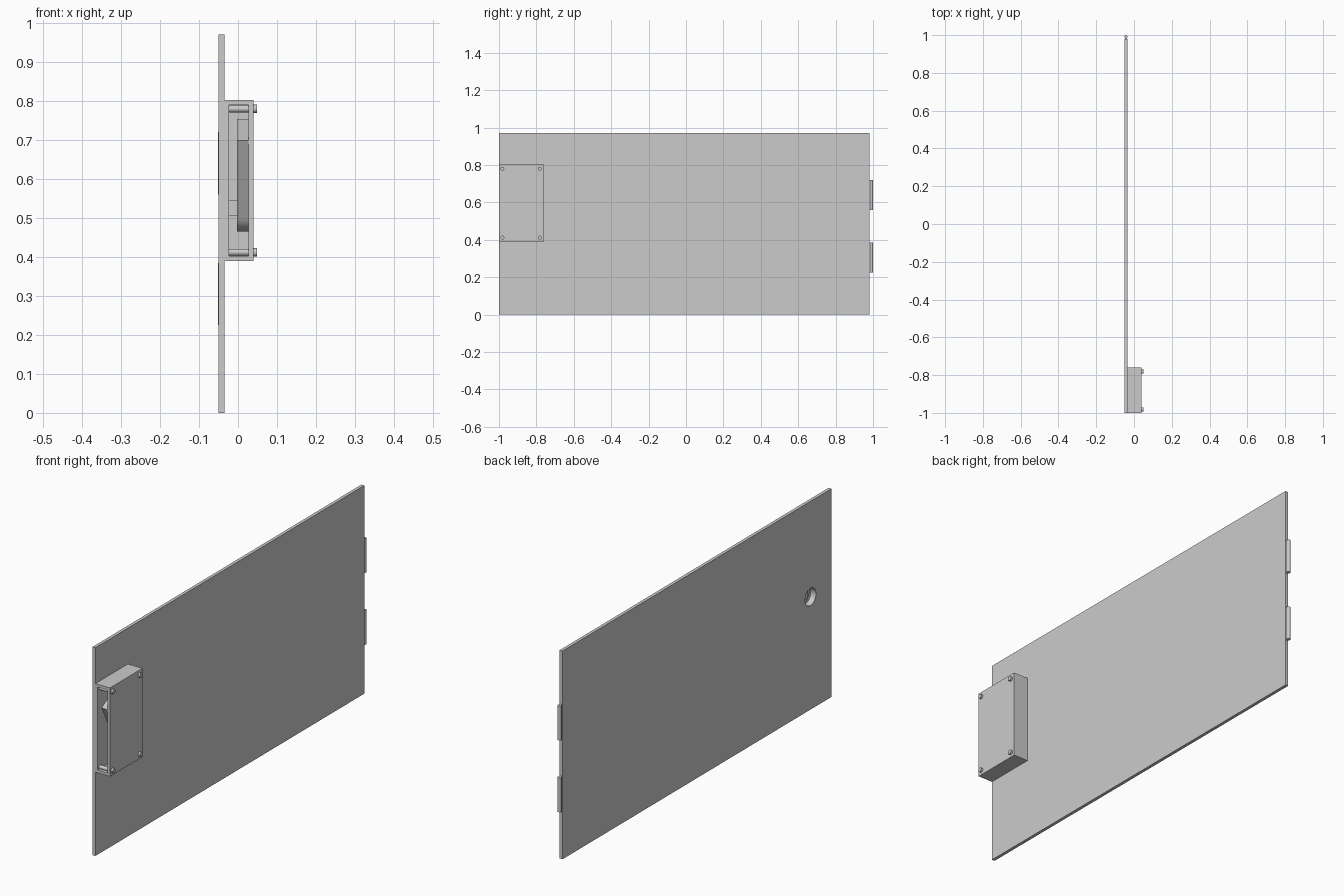
import bpy, bmesh
from math import pi, sin, cos, radians
from mathutils import Matrix

if "Cube" in bpy.data.objects:
    bpy.data.objects.remove(bpy.data.objects["Cube"])


def finish(name, bm, smooth=False):
    bmesh.ops.recalc_face_normals(bm, faces=bm.faces)
    me = bpy.data.meshes.new(name)
    bm.to_mesh(me)
    bm.free()
    ob = bpy.data.objects.new(name, me)
    bpy.context.collection.objects.link(ob)
    if smooth:
        bpy.ops.object.select_all(action='DESELECT')
        ob.select_set(True)
        bpy.context.view_layer.objects.active = ob
        bpy.ops.object.shade_smooth_by_angle(angle=radians(35))
    return ob


def box(name, x, y, z):
    bm = bmesh.new()
    bmesh.ops.create_cube(bm, size=1)
    for v in bm.verts:
        v.co = [(a + b) / 2 + c * (b - a) for c, (a, b) in zip(v.co, (x, y, z))]
    return finish(name, bm)


def cylinder(name, center, r, length, axis='X', segs=32, r2=None):
    rot = Matrix.Rotation(pi / 2, 4, 'Y') if axis == 'X' else Matrix()
    bm = bmesh.new()
    bmesh.ops.create_cone(bm, cap_ends=True, segments=segs, radius1=r,
                          radius2=r if r2 is None else r2, depth=length,
                          matrix=Matrix.Translation(center) @ rot)
    return finish(name, bm, True)


def cut(target, cutter):
    mod = target.modifiers.new("cut", 'BOOLEAN')
    mod.operation = 'DIFFERENCE'
    mod.solver = 'EXACT'
    mod.object = cutter
    cutter.hide_render = True
    cutter.display_type = 'WIRE'


PY, PZ = -0.845, 0.525      # pivot of the latch

# Door panel and hollow lock case, open at the front edge
panel = box("door_panel", (-0.05, -0.035), (-1, 0.98), (0, 0.97))
case = box("lock_case", (-0.035, 0.04), (-1, -0.76), (0.39, 0.803))
cavity = box("cavity_cutter", (-0.023, 0.027), (-1.1, -0.773), (0.403, 0.79))
hole = cylinder("spindle_hole_cutter", (-0.045, PY, PZ), 0.04, 0.05, segs=48)
cut(panel, hole)
cut(case, cavity)
cut(case, hole)

# Swinging latch: straight arm with a rounded pivot end, leaning forward
R, LENGTH, TILT, STEPS = 0.06, 0.226, radians(27), 24
pts = [(-R, LENGTH)]
pts += [(-R * cos(pi * i / STEPS), -R * sin(pi * i / STEPS)) for i in range(STEPS + 1)]
pts += [(R, LENGTH)]
bm = bmesh.new()
face = bm.faces.new([bm.verts.new((-0.003,
                                   PY + a * cos(TILT) - b * sin(TILT),
                                   PZ + a * sin(TILT) + b * cos(TILT))) for a, b in pts])
ext = bmesh.ops.extrude_face_region(bm, geom=[face])
bmesh.ops.translate(bm, vec=(0.03, 0, 0),
                    verts=[v for v in ext['geom'] if isinstance(v, bmesh.types.BMVert)])
finish("latch", bm, True)

# Square spindle turning the latch
box("spindle", (-0.024, -0.003), (PY - 0.02, PY + 0.02), (PZ - 0.02, PZ + 0.02))

# Screws with their posts inside the case
for i, y in enumerate((-0.982, -0.782)):
    for j, z in enumerate((0.412, 0.78)):
        cylinder(f"screw_post_{i}{j}", (0.002, y, z), 0.009, 0.05, segs=24)
        cylinder(f"screw_head_{i}{j}", (0.0445, y, z), 0.0105, 0.009, segs=24)

# Hinge barrels on the rear edge
for i, z in enumerate((0.305, 0.64)):
    cylinder(f"hinge_{i}", (-0.0425, 0.9915, z), 0.0085, 0.16, axis='Z', segs=24)
    box(f"hinge_leaf_{i}", (-0.047, -0.038), (0.979, 0.99), (z - 0.08, z + 0.08))
